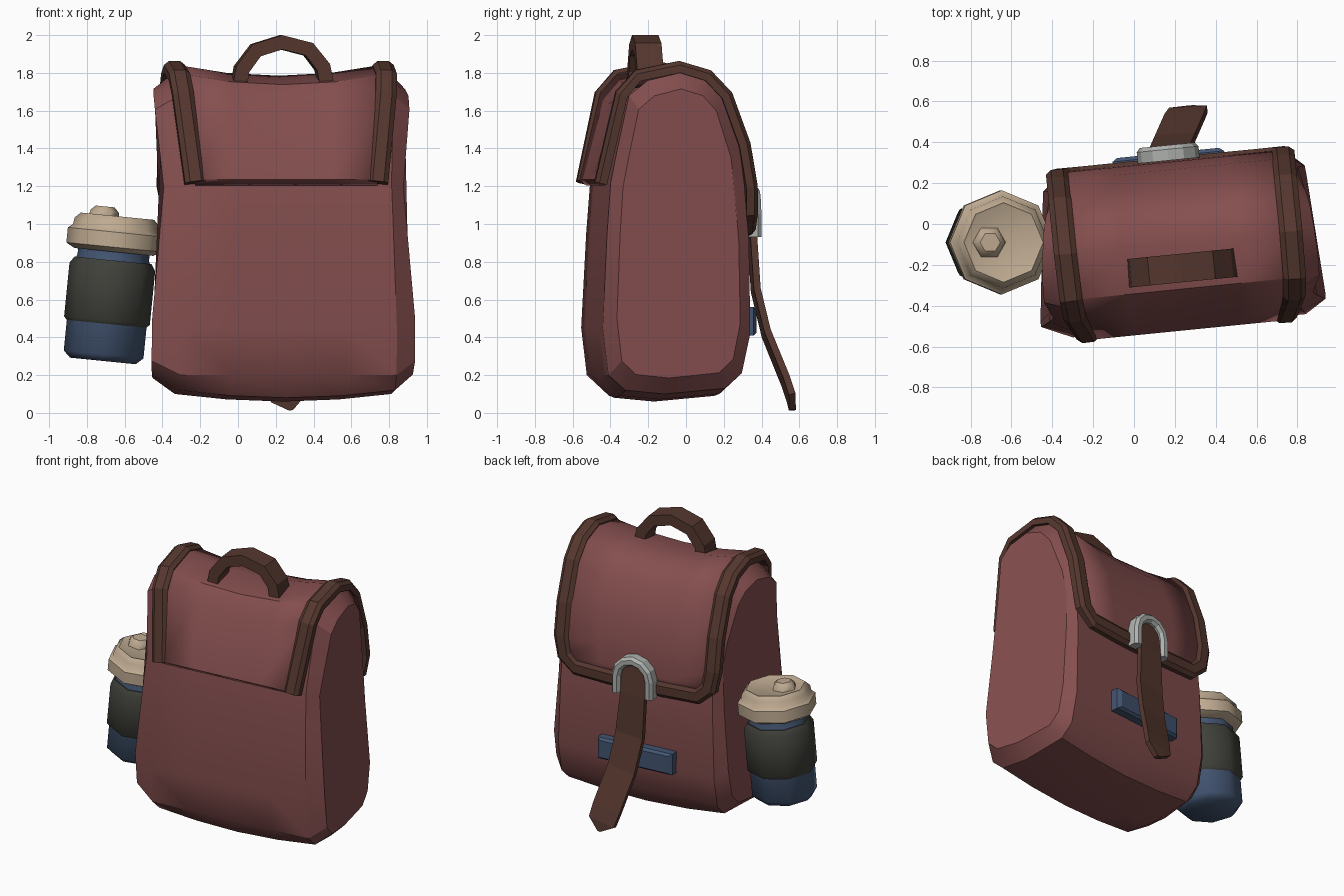
import bpy, bmesh, math
from mathutils import Vector, Matrix

if "Cube" in bpy.data.objects:
    bpy.data.objects.remove(bpy.data.objects["Cube"])

# The whole bag is turned slightly about z
BAG = Matrix.Translation((0.23, -0.09, 0)) @ Matrix.Rotation(math.radians(5.7), 4, 'Z')


def material(name, rgb):
    m = bpy.data.materials.new(name)
    m.diffuse_color = (*rgb, 1)
    m.use_nodes = True
    m.node_tree.nodes["Principled BSDF"].inputs["Base Color"].default_value = m.diffuse_color
    return m


RED = material("faded red canvas", (0.235, 0.077, 0.077))
BROWN = material("brown leather", (0.092, 0.039, 0.028))
BLUE = material("slate blue", (0.055, 0.09, 0.165))
DARK = material("dark olive", (0.05, 0.052, 0.042))
CREAM = material("cream", (0.52, 0.405, 0.285))
SILVER = material("pale metal", (0.42, 0.44, 0.42))


def build(name, rings, mat, matrix=BAG, closed=True, caps=True, smooth=None):
    """Skin a list of equal-length rings."""
    bm = bmesh.new()
    vs = [[bm.verts.new(p) for p in r] for r in rings]
    n = len(rings[0])
    for a, b in zip(vs, vs[1:]):
        for i in range(n if closed else n - 1):
            j = (i + 1) % n
            bm.faces.new((a[i], a[j], b[j], b[i]))
    if caps and closed:
        bm.faces.new(vs[0])
        bm.faces.new(vs[-1])
    bmesh.ops.recalc_face_normals(bm, faces=bm.faces)
    me = bpy.data.meshes.new(name)
    bm.to_mesh(me)
    bm.free()
    me.transform(matrix)
    me.materials.append(mat)
    ob = bpy.data.objects.new(name, me)
    bpy.context.collection.objects.link(ob)
    if smooth:
        bpy.context.view_layer.objects.active = ob
        ob.select_set(True)
        bpy.ops.object.shade_smooth_by_angle(angle=math.radians(smooth))
        ob.select_set(False)
    return ob


def sweep(name, path, normals, section, mat, widths=None, smooth=None):
    """Sweep a section of (sideways, outward) points along a path."""
    path = [Vector(p) for p in path]
    rings = []
    for i, p in enumerate(path):
        t = (path[min(i + 1, len(path) - 1)] - path[max(i - 1, 0)]).normalized()
        n = Vector(normals[i])
        n = (n - t * n.dot(t)).normalized()
        side = t.cross(n)
        w = widths[i] if widths else 1
        rings.append([p + side * (s * w) + n * o for s, o in section])
    return build(name, rings, mat, smooth=smooth)


def box_section(w, t):
    return [(-w, -t), (-w, t), (w, t), (w, -t)]


# Body: side profile (y, z) lofted across the width, waisted, with inset ends
PROFILE = [(-0.41, 0.45), (-0.38, 0.2), (-0.29, 0.12), (-0.08, 0.10), (0.24, 0.13),
           (0.33, 0.21), (0.375, 0.42), (0.37, 0.9), (0.345, 1.22), (0.32, 1.4), (0.225, 1.67),
           (0.14, 1.76), (0, 1.80), (-0.17, 1.76), (-0.27, 1.68), (-0.33, 1.4), (-0.365, 1.22),
           (-0.385, 0.95)]


def waist(z, depth):
    """Narrowing that peaks just under the flap's front hem."""
    k = (z - 0.4) / 0.82 if z < 1.22 else 1 - 0.75 * (z - 1.22) / 0.46
    return 1 - depth * min(1, max(0, k))


def sag(u, z):
    k = max(0, 1 - (u / 0.56) ** 2)
    return z - 0.06 * k if z > 1.6 else z - 0.04 * k if z < 0.16 else z


def end_cap(side):
    ring = []
    for v, z in PROFILE:
        u = -(0.685 - 0.1 * v) if side < 0 else 0.66 - 0.05 * v
        ring.append((u * waist(z, 0.09), v * 0.84, 0.95 + (z - 0.95) * 0.9))
    return ring


rings = [[(u * waist(z, 0.045), v, sag(u, z)) for v, z in PROFILE]
         for u in (-0.575, -0.3, 0, 0.3, 0.575)]
build("bag_body", [end_cap(-1)] + rings + [end_cap(1)], RED, smooth=32)

# Flap: (y, z, half width) from the front hem over the top to the back hem
FLAP = [(-0.41, 1.22, 0.485), (-0.305, 1.69, 0.54), (-0.22, 1.785, 0.55), (0, 1.83, 0.555),
        (0.15, 1.785, 0.555), (0.25, 1.68, 0.555), (0.345, 1.42, 0.555), (0.382, 1.2, 0.555),
        (0.386, 1.07, 0.53), (0.385, 1.0, 0.45)]
SHIFT = -0.014
rows = [[(SHIFT + w * k, v, sag(w * k, z)) for k in (-1, -0.5, 0, 0.5, 1)]
        for v, z, w in [(-0.38, 1.215, 0.485), (-0.416, 1.24, 0.487)] + FLAP[1:]]
flap = build("flap", rows, RED, closed=False, smooth=32)
solid = flap.modifiers.new("thickness", 'SOLIDIFY')
solid.thickness = 0.03
solid.offset = 0

# Leather trim along the flap's sides and back hem
normals = []
for i in range(len(FLAP)):
    a, b = FLAP[max(i - 1, 0)], FLAP[min(i + 1, len(FLAP) - 1)]
    normals.append((0, -(b[1] - a[1]), b[0] - a[0]))
left = [(SHIFT - w, v, z) for v, z, w in FLAP]
right = [(SHIFT + w, v, z) for v, z, w in reversed(FLAP)]
hem = [(-0.2, 0.386, 0.99), (0.2, 0.386, 0.99)]
trim_section = [(-0.056, -0.03), (-0.056, 0.012), (-0.03, 0.033),
                (0.03, 0.033), (0.056, 0.012), (0.056, -0.03)]
sweep("flap_trim", left + hem + right, normals + [(0, 1, 0)] * 2 + normals[::-1],
      trim_section, BROWN)

# Carry handle
arch = [(-0.235, 1.73), (-0.22, 1.82), (-0.145, 1.92), (-0.01, 1.962),
        (0.135, 1.925), (0.21, 1.83), (0.23, 1.73)]
sweep("carry_handle", [(u - 0.005, -0.125, z) for u, z in arch],
      [(u, 0, z - 1.7) for u, z in arch], box_section(0.07, 0.038), BROWN)

# Hanging strap with a pointed end
strap = [(-0.02, 0.425, 1.14), (-0.02, 0.43, 1.08), (-0.02, 0.445, 0.93), (-0.005, 0.462, 0.65),
         (0.025, 0.515, 0.42), (0.08, 0.612, 0.17), (0.10, 0.64, 0.08), (0.115, 0.645, 0.015)]
sweep("strap", strap, [(0, 1, 0.2)] * len(strap), box_section(0.1, 0.018), BROWN,
      widths=[0.5, 0.85, 0.9, 1, 1, 1, 0.95, 0.1])

# Arched buckle
loop = [(-0.12, 0.93)] + [(-0.12 * math.cos(math.pi * i / 6), 1.05 + 0.12 * math.sin(math.pi * i / 6))
                          for i in range(7)] + [(0.12, 0.93)]
sweep("buckle", [(u - 0.02, 0.445, z) for u, z in loop], [(0, 1, 0)] * len(loop),
      [(-0.032, -0.04), (-0.032, 0.015), (-0.015, 0.035), (0.015, 0.035), (0.032, 0.015),
       (0.032, -0.04)], SILVER)

# Blue back patch, bevelled outwards
patch = []
for w, h, v in ((0.275, 0.075, 0.35), (0.275, 0.075, 0.425), (0.25, 0.06, 0.442)):
    patch.append([(-0.02 + a * w, v, 0.485 + b * h) for a, b in ((-1, -1), (1, -1), (1, 1), (-1, 1))])
build("back_patch", patch, BLUE)

# Bottle: octagonal turned parts on a leaning axis
BOTTLE = Matrix.Translation((-0.715, -0.09, 0.275)) @ Matrix.Rotation(math.radians(5.7), 4, 'Y')


def turned(name, profile, mat, dx=0, sides=8):
    rings = [[(dx + r * math.cos(2 * math.pi * i / sides), r * math.sin(2 * math.pi * i / sides), h)
              for i in range(sides)] for r, h in profile]
    build(name, rings, mat, matrix=BOTTLE, smooth=46)


turned("flask", [(0.175, 0), (0.212, 0.035), (0.212, 0.5), (0.19, 0.55), (0.19, 0.62)], BLUE)
turned("flask_sleeve", [(0.205, 0.19), (0.228, 0.215), (0.228, 0.50), (0.205, 0.535)], DARK)
turned("flask_lid", [(0.21, 0.58), (0.255, 0.605), (0.255, 0.685), (0.23, 0.705), (0.225, 0.74),
                     (0.195, 0.77), (0.185, 0.765)], CREAM)
turned("lid_knob", [(0.085, 0.75), (0.075, 0.79), (0.05, 0.815)], CREAM, dx=-0.07, sides=6)
